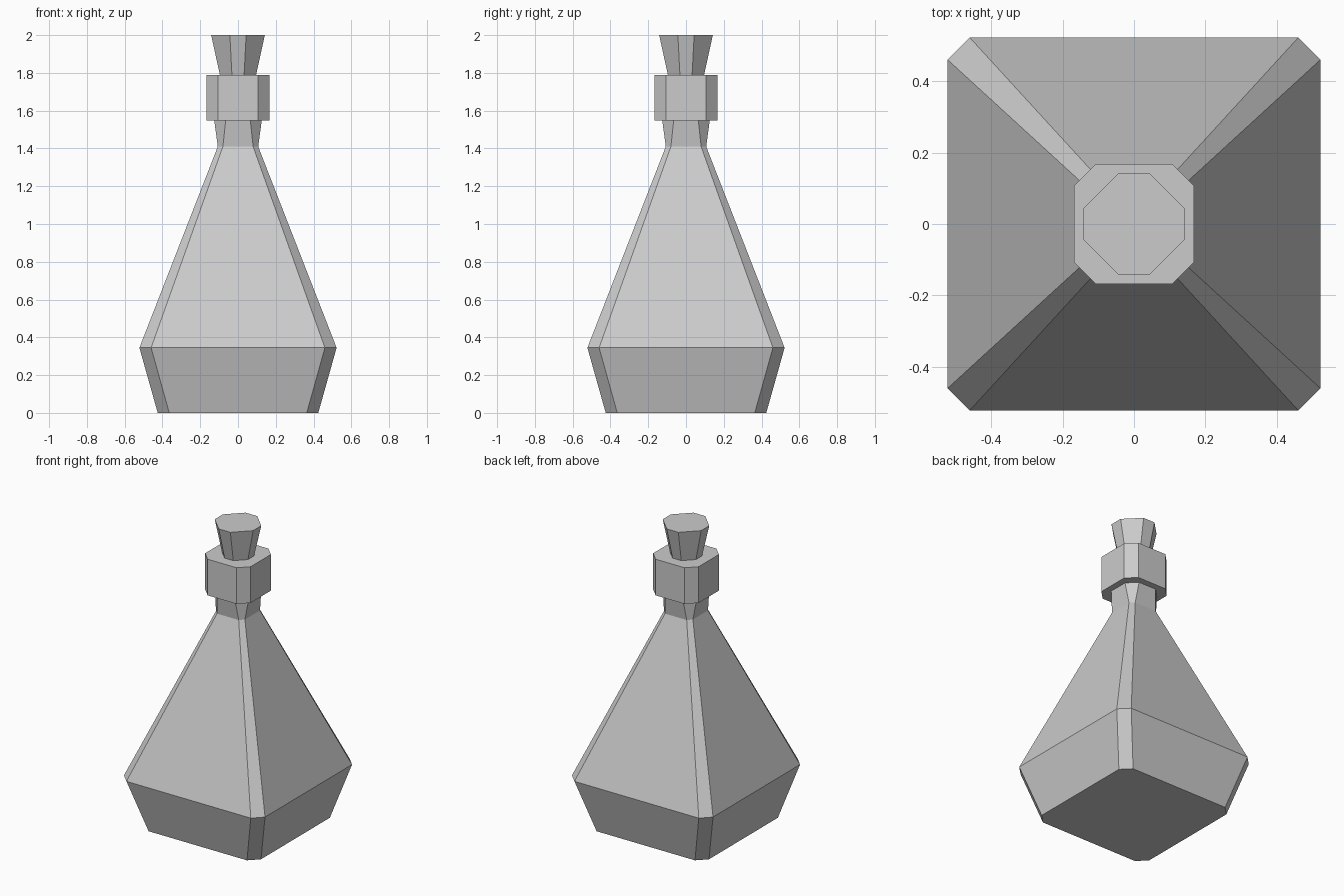
import bpy
import bmesh

cube = bpy.data.objects.get("Cube")
if cube:
    bpy.data.objects.remove(cube, do_unlink=True)

# Single plain grey finish
grey = bpy.data.materials.new("plain_grey")
grey.use_nodes = True
colour = (0.6, 0.6, 0.6, 1.0)
grey.diffuse_color = colour
grey.node_tree.nodes["Principled BSDF"].inputs["Base Color"].default_value = colour


def ring(bm, z, half, flat):
    """Square of half-width `half` whose corners are cut so sides span +-flat."""
    corners = [(half, -flat), (half, flat), (flat, half), (-flat, half),
               (-half, flat), (-half, -flat), (-flat, -half), (flat, -half)]
    return [bm.verts.new((x, y, z)) for x, y in corners]


def loft(name, sections):
    """Closed flat-shaded solid through chamfered-square sections."""
    bm = bmesh.new()
    rings = [ring(bm, *s) for s in sections]
    for low, high in zip(rings, rings[1:]):
        for i in range(len(low)):
            j = (i + 1) % len(low)
            bm.faces.new((low[i], low[j], high[j], high[i]))
    bm.faces.new(rings[0][::-1])
    bm.faces.new(rings[-1])
    bmesh.ops.recalc_face_normals(bm, faces=bm.faces)
    mesh = bpy.data.meshes.new(name)
    bm.to_mesh(mesh)
    bm.free()
    mesh.materials.append(grey)
    obj = bpy.data.objects.new(name, mesh)
    bpy.context.collection.objects.link(obj)
    return obj


# Sections are (height, half-width, half-length of flat side)
loft("bottle_body", [(0, 0.425, 0.364), (0.345, 0.522, 0.46),
                     (1.41, 0.107, 0.08), (1.55, 0.126, 0.065)])
loft("neck_collar", [(1.548, 0.168, 0.107), (1.79, 0.168, 0.107)])
loft("stopper", [(1.785, 0.095, 0.032), (2.0, 0.142, 0.043)])
